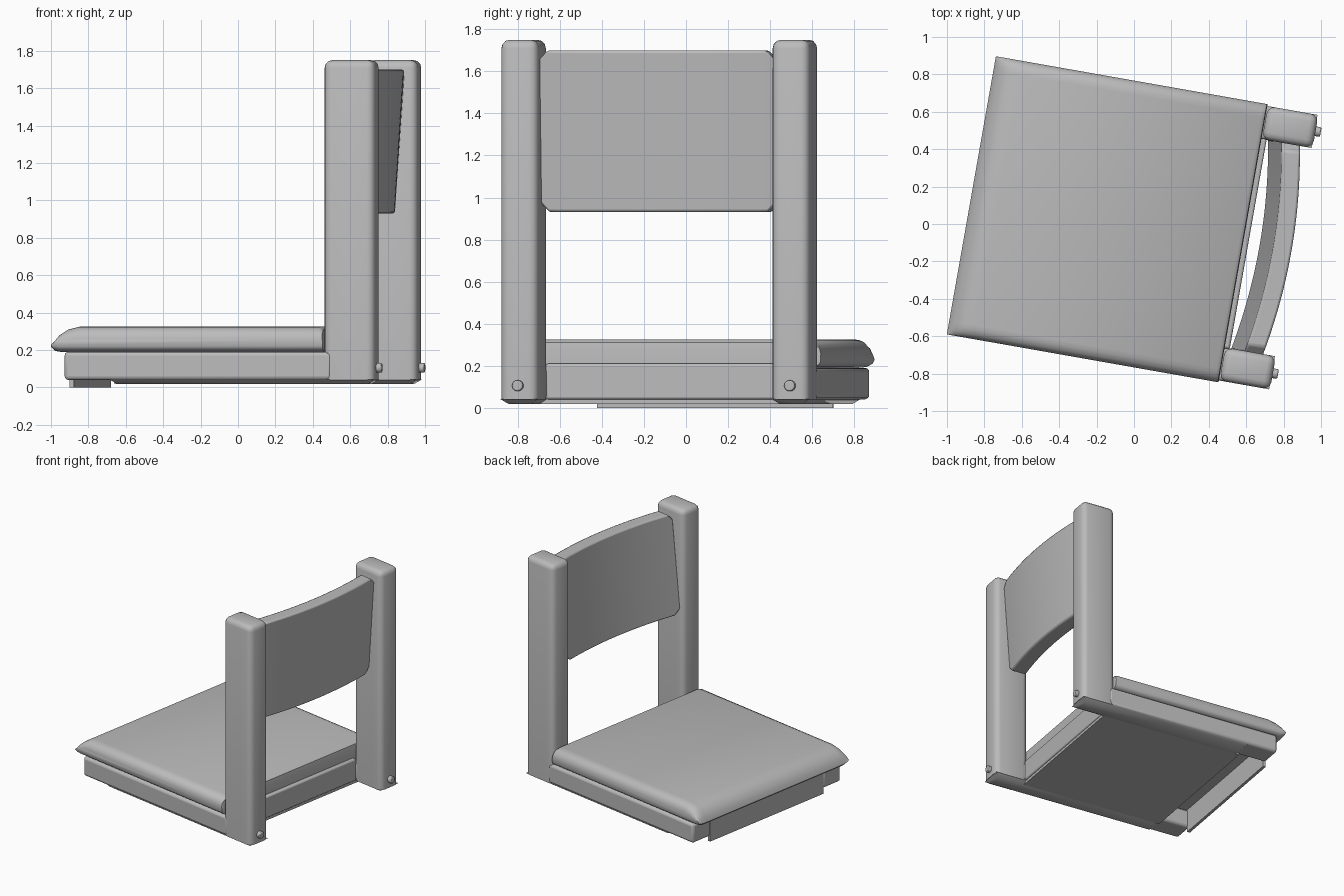
import bpy, bmesh, math
from mathutils import Matrix

if "Cube" in bpy.data.objects:
    bpy.data.objects.remove(bpy.data.objects["Cube"], do_unlink=True)

TURN = Matrix.Rotation(math.radians(-10), 4, 'Z')

grey = bpy.data.materials.new("plain_grey")
grey.use_nodes = True
colour = (0.5, 0.5, 0.5, 1)
grey.diffuse_color = colour
grey.node_tree.nodes["Principled BSDF"].inputs["Base Color"].default_value = colour


def finish(name, bm, bevel=0, segments=3, angle=35):
    """Turn a bmesh into a grey object, with optional rounded edges."""
    bmesh.ops.recalc_face_normals(bm, faces=bm.faces)
    mesh = bpy.data.meshes.new(name)
    bm.to_mesh(mesh)
    bm.free()
    mesh.materials.append(grey)
    obj = bpy.data.objects.new(name, mesh)
    bpy.context.collection.objects.link(obj)
    obj.matrix_world = TURN
    if bevel:
        mod = obj.modifiers.new("rounding", 'BEVEL')
        mod.width, mod.segments, mod.limit_method = bevel, segments, 'ANGLE'
    bpy.ops.object.select_all(action='DESELECT')
    obj.select_set(True)
    bpy.context.view_layer.objects.active = obj
    bpy.ops.object.shade_smooth_by_angle(angle=math.radians(angle))
    return obj


def box(x, y, z, inset=0):
    """Box from ranges; inset narrows the bottom to make a chamfered underside."""
    bm = bmesh.new()
    bmesh.ops.create_cube(bm, size=1)
    for v in bm.verts:
        low = inset if v.co.z < 0 else 0
        for i, (a, b) in enumerate((x, y, z)):
            v.co[i] = (b - (low if i < 2 else 0)) if v.co[i] > 0 else (a + (low if i < 2 else 0))
    return bm


def loft(rings):
    """Skin closed rings of equal length and cap both ends."""
    bm = bmesh.new()
    rows = [[bm.verts.new(p) for p in ring] for ring in rings]
    n = len(rows[0])
    for a, b in zip(rows, rows[1:]):
        for i in range(n):
            j = (i + 1) % n
            bm.faces.new((a[i], a[j], b[j], b[i]))
    bm.faces.new(rows[0])
    bm.faces.new(rows[-1])
    return bm


# Posts, side rails, skids and bolts on both sides
for side, s in (("left", 1), ("right", -1)):
    span = sorted((0.565 * s, 0.745 * s))
    post = box((0.595, 0.87), span, (0.04, 1.75))
    sharp = [e for e in post.edges if max(v.co.z for v in e.verts) > 1]
    bmesh.ops.bevel(post, geom=sharp, offset=0.04, segments=3, profile=0.5, affect='EDGES')
    finish(side + "_post", post)
    finish(side + "_rail", box((-0.813, 0.64), span, (0.04, 0.19)), 0.02)
    finish(side + "_skid", box((-0.565, 0.865), span, (0.018, 0.042), 0.035))
    bolt = bmesh.new()
    bmesh.ops.create_cone(bolt, cap_ends=True, segments=16, radius1=0.026, radius2=0.026, depth=0.06,
                          matrix=Matrix.Translation((0.868, 0.657 * s, 0.105)) @ Matrix.Rotation(math.pi / 2, 4, 'Y'))
    finish(side + "_bolt", bolt, 0.006, 2)

# Cross pieces and underside
finish("front_board", box((-0.813, -0.79), (-0.57, 0.57), (0.0, 0.19)))
finish("back_rail", box((0.54, 0.62), (-0.57, 0.57), (0.04, 0.21)), 0.012)
finish("bottom_panel", box((-0.565, 0.61), (-0.6, 0.6), (0.018, 0.05)))

# Seat cushion: nosed profile, narrowing to rounded sides
profile = [(-0.883, 0.21), (-0.872, 0.24), (-0.845, 0.28), (-0.80, 0.31), (-0.74, 0.325),
           (0.57, 0.325), (0.588, 0.31), (0.592, 0.28), (0.592, 0.19), (-0.84, 0.19), (-0.87, 0.195)]
half = [(0.755, 0.3), (0.748, 0.62), (0.73, 0.85), (0.705, 0.97), (0.68, 1)]
sections = [(-y, k) for y, k in half] + [(y, k) for y, k in reversed(half)]
finish("seat", loft([[(x, y, 0.235 + (z - 0.235) * k) for x, z in profile] for y, k in sections]), angle=40)

# Backrest: bowed, tilted panel with clipped end corners
rings = []
steps = 24
for i in range(steps + 1):
    y = -0.575 + 1.15 * i / steps
    bow = 0.055 * (1 - (y / 0.575) ** 2)
    clip = 0.05 * max(0, abs(y) - 0.527) / 0.048
    lo, hi = 0.93 + clip, 1.70 - clip
    rings.append([(0.625 + bow, y, lo), (0.75 + bow, y, lo), (0.8 + bow, y, hi), (0.70 + bow, y, hi)])
finish("backrest", loft(rings), 0.012, 2)
